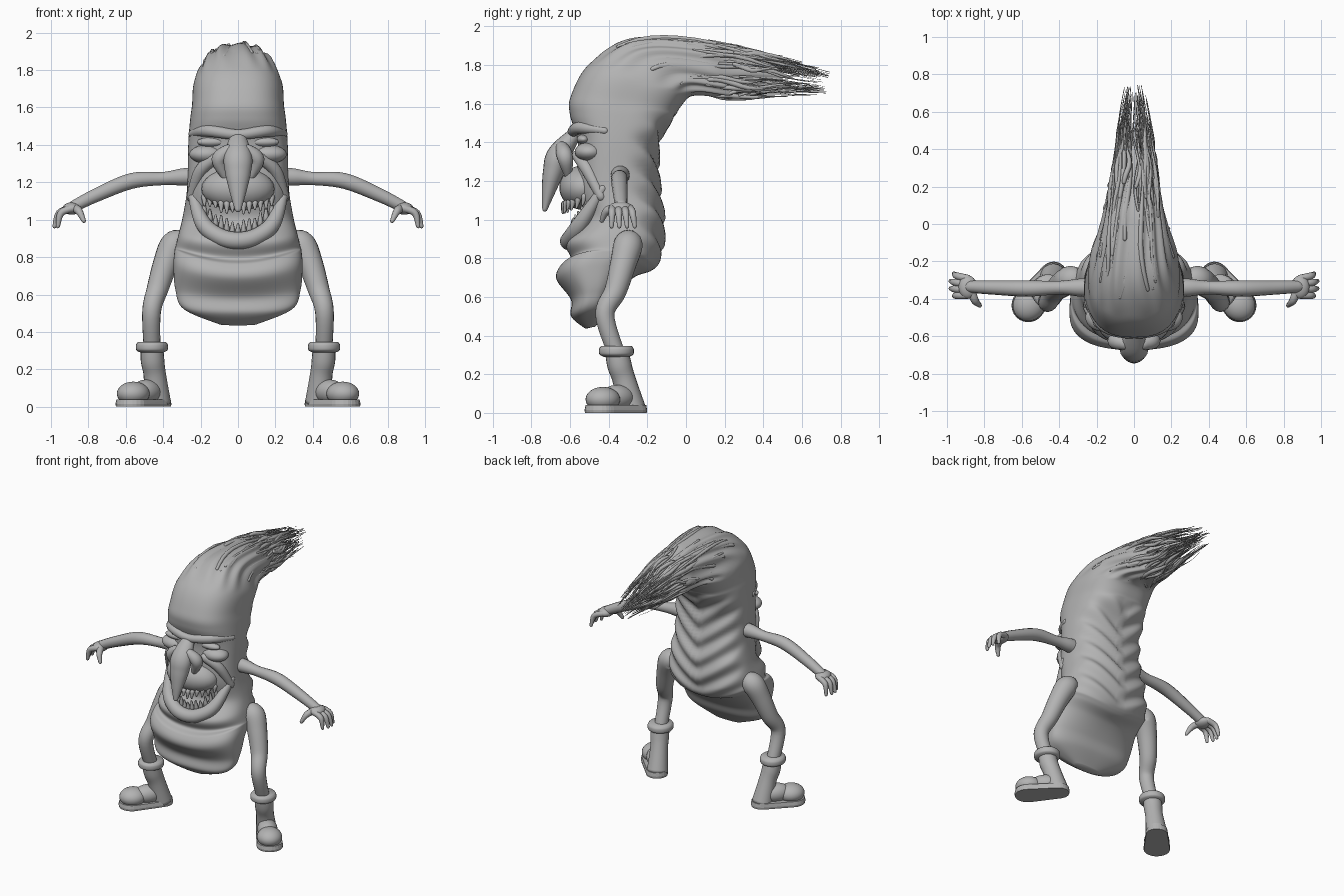
import bpy, bmesh, math, random
from mathutils import Vector, Matrix

if "Cube" in bpy.data.objects:
    bpy.data.objects.remove(bpy.data.objects["Cube"])

random.seed(4)
grey = bpy.data.materials.new("clay grey")
grey.diffuse_color = (0.45, 0.45, 0.45, 1)
grey.use_nodes = True
grey.node_tree.nodes["Principled BSDF"].inputs["Base Color"].default_value = grey.diffuse_color


def finish(name, bm, mirror=False, smooth=True):
    bmesh.ops.recalc_face_normals(bm, faces=bm.faces)
    me = bpy.data.meshes.new(name)
    bm.to_mesh(me)
    bm.free()
    me.materials.append(grey)
    for p in me.polygons:
        p.use_smooth = smooth
    ob = bpy.data.objects.new(name, me)
    bpy.context.collection.objects.link(ob)
    if mirror:
        ob.modifiers.new("Mirror", 'MIRROR')
    return ob


def spline(rows, u):
    """Catmull-Rom interpolation through rows of numbers."""
    n = len(rows) - 1
    i = max(0, min(int(u), n - 1))
    t = u - i
    p0, p1, p2, p3 = (rows[max(0, min(n, i + k))] for k in (-1, 0, 1, 2))
    return [b + .5 * t * (c - a + t * (2 * a - 5 * b + 4 * c - d + t * (3 * (b - c) + d - a)))
            for a, b, c, d in zip(p0, p1, p2, p3)]


def skin(bm, rings):
    vs = [[bm.verts.new(p) for p in r] for r in rings]
    n = len(vs[0])
    for a, b in zip(vs, vs[1:]):
        for k in range(n):
            bm.faces.new((a[k], a[(k + 1) % n], b[(k + 1) % n], b[k]))
    bm.faces.new(vs[0])
    bm.faces.new(vs[-1])


def tube(name, paths, mirror=False, n=14, sub=6, wide=1, rounded=True):
    """Tubes through (x, y, z, radius) points; wide stretches the section sideways."""
    bm = bmesh.new()
    for pts in paths:
        m = (len(pts) - 1) * sub
        rows = [spline(pts, i / sub) for i in range(m + 1)]
        cs = [Vector(r[:3]) for r in rows]
        ends = (cs[-1] - cs[0]).normalized()
        ref = Vector((1, 0, 0)) if abs(ends.x) < .7 else Vector((0, 1, 0))
        rings = []

        def ring(c, t, r):
            a = (ref - t * ref.dot(t)).normalized()
            b = t.cross(a)
            rings.append([c + a * r * wide * math.cos(k * math.tau / n) + b * r * math.sin(k * math.tau / n)
                          for k in range(n)])
        for i, c in enumerate(cs):
            t = (cs[min(i + 1, m)] - cs[max(i - 1, 0)]).normalized()
            r = max(rows[i][3], .001)
            if i == 0 and rounded:
                for q in (1.4, 1.1, .6):
                    ring(c - t * r * math.sin(q), t, r * math.cos(q))
            ring(c, t, r)
            if i == m and rounded:
                for q in (.6, 1.1, 1.4):
                    ring(c + t * r * math.sin(q), t, r * math.cos(q))
        skin(bm, rings)
    return finish(name, bm, mirror)


def ball(name, c, r, mirror=True, turn=0):
    bm = bmesh.new()
    mat = Matrix.Translation(c) @ Matrix.Rotation(math.radians(turn), 4, 'Z') @ Matrix.Diagonal((*r, 1))
    bmesh.ops.create_uvsphere(bm, u_segments=28, v_segments=18, radius=1, matrix=mat)
    return finish(name, bm, mirror)


def both(half):
    """Extend a half path that starts on the centre line to both sides."""
    return [(-x, y, z, r) for x, y, z, r in half[:0:-1]] + half


# Body and swept-back hair: front y, front z, back y, back z, half width
sections = [(-.52, .435, -.47, .445, .10), (-.595, .50, -.40, .53, .29), (-.595, .585, -.36, .61, .335),
            (-.67, .69, -.27, .70, .345), (-.65, .76, -.18, .735, .34), (-.595, .795, -.14, .78, .335),
            (-.62, .88, -.12, .89, .32), (-.53, 1, -.12, 1.02, .295), (-.565, 1.16, -.14, 1.18, .272),
            (-.56, 1.4, -.14, 1.4, .266), (-.6, 1.54, -.06, 1.53, .256), (-.595, 1.64, -.03, 1.58, .246),
            (-.5, 1.805, .02, 1.635, .236), (-.28, 1.93, .09, 1.645, .185), (.1, 1.925, .25, 1.63, .135),
            (.46, 1.85, .48, 1.64, .10), (.75, 1.77, .73, 1.64, .05)]


def surface(u, a, grow=1):
    fy, fz, by, bz, w = spline(sections, u)
    ca, sa = math.cos(a), math.sin(a)
    p = 2 / 2.6
    c = math.copysign(abs(ca) ** p, ca) * grow
    s = math.copysign(abs(sa) ** p, sa) * grow
    lift = .08 * math.exp(-((u - 4) / 2) ** 2)      # belly folds rise towards the sides
    mid = Vector((0, (fy + by) / 2, (fz + bz) / 2))
    q = mid + Vector((w * s, (fy - by) / 2 * c, (fz - bz) / 2 * c + lift * s * s))
    if 4.5 < u < 10.5 and ca < 0:                   # sagging folds across the back
        fade = min(1, u - 4.5, 10.5 - u) * min(1, -2 * ca)
        q.y += .014 * fade * math.sin((q.z - .2 * abs(s)) * math.tau / .14)
    if u > 12:                                      # combed ridges in the hair
        k = 1 + .05 * min(1, u - 12) * math.sin(13 * a + .8 * math.sin(3 * u))
        q = mid + (q - mid) * k
    return q


bm = bmesh.new()
rows = 150
skin(bm, [[surface(i / rows * 15.1, k * math.tau / 96, 1 - .65 * max(0, (i / rows - .92) / .08))
           for k in range(96)] for i in range(rows + 1)])
finish("body", bm)

# Loose hair strands following the swept shape
strands = []
for i in range(120):
    a, drift = random.uniform(0, math.tau), random.uniform(-.35, .35)
    u0, u1 = random.uniform(12.4, 14.4), random.uniform(15.1, 15.97)
    g0, g1, r = random.uniform(.9, 1), random.uniform(.35, 1.12), random.uniform(.008, .017)
    path = []
    for j in range(8):
        t = j / 7
        p = surface(u0 + (u1 - u0) * t, a + drift * t + .08 * math.sin(9 * t + i), g0 + (g1 - g0) * t)
        path.append((p.x, p.y, p.z, r * (math.sin(math.pi * min(1, t + .25)) * .85 + .12)))
    strands.append(path)
tube("hair_strands", strands, n=6, sub=2)

# Face: hooked nose, nostril wings, brow, lids, cheeks
tube("nose", [[(0, -.56, 1.46, .03), (0, -.655, 1.34, .06), (0, -.685, 1.25, .055),
               (0, -.71, 1.15, .036), (0, -.73, 1.055, .014)]], wide=1.25, n=20)
tube("nostril_wing", [[(.05, -.64, 1.37, .035), (.1, -.625, 1.32, .042), (.07, -.61, 1.23, .02)]], mirror=True)
tube("brow", [both([(0, -.585, 1.455, .028), (.16, -.545, 1.475, .032), (.245, -.42, 1.46, .02)])])
ball("eyelid", (.14, -.53, 1.415), (.08, .035, .026))
ball("cheek", (.165, -.50, 1.35), (.095, .075, .05))
tube("smile_fold", [[(.12, -.56, 1.33, .03), (.2, -.51, 1.26, .035), (.25, -.44, 1.12, .025)]], mirror=True)

# Mouth: muzzle, lower lip, teeth
ball("muzzle", (0, -.53, 1.165), (.195, .125, .115), mirror=False)
tube("lower_lip", [both([(0, -.605, .888, .047), (.1, -.59, .91, .046), (.19, -.54, .985, .042),
                         (.25, -.43, 1.16, .022)])], n=18)
teeth = []
for i in range(-6, 7):
    x = i * .03
    k = (x / .2) ** 2
    h = random.uniform(.03, .05)
    for y, z, bend, rise, tip in ((-.58, .93, .09, .13, h + .015), (-.63, 1.08, .13, .05, -h)):
        y, z = y + bend * k, z + rise * k
        teeth.append([(x, y, z, .017), (x, y - .01, z + tip, .006)])
tube("teeth", teeth, n=8, sub=3)

# Arms and hands
tube("arm", [[(.24, -.34, 1.23, .05), (.30, -.34, 1.228, .047), (.40, -.34, 1.22, .036), (.57, -.345, 1.207, .043),
              (.76, -.34, 1.13, .037), (.88, -.335, 1.07, .032)]], mirror=True)
ball("palm", (.888, -.338, 1.06), (.05, .062, .033))
fingers = [[(.87, -.36, 1.06, .024), (.85, -.41, 1.045, .021), (.825, -.435, .995, .012)]]
for k in (-1.5, -.5, .5, 1.5):
    x = .99 - .018 * abs(k)
    fingers.append([(.89, -.335 - .03 * k, 1.06, .02), (x / 2 + .465, -.33 - .035 * k, 1.035, .019),
                    (x, -.325 - .04 * k, .965, .011)])
tube("fingers", fingers, mirror=True, n=10)

# Legs and boots
tube("leg", [[(.29, -.30, .88, .06), (.34, -.30, .865, .076), (.385, -.325, .77, .068), (.43, -.365, .63, .058),
              (.462, -.42, .51, .05), (.46, -.365, .32, .045)]], mirror=True, n=18)
tube("boot_cuff", [[(.46, -.36, z, r) for z, r in ((.29, .065), (.303, .088), (.33, .09), (.345, .08))]],
     mirror=True, n=24, wide=.95, rounded=False)
tube("boot_shaft", [[(.46, -.36, .33, .06), (.457, -.345, .25, .063), (.445, -.32, .17, .06),
                     (.43, -.28, .02, .072)]], mirror=True, n=20, rounded=False)
ball("boot_instep", (.49, -.355, .08), (.10, .068, .065), turn=-52)
ball("boot_toe", (.56, -.43, .07), (.092, .085, .064), turn=-52)
bm = bmesh.new()
for x, y, r in ((.43, -.275, .074), (.565, -.435, .09)):
    for z, g in ((0, .97), (.015, 1), (.04, .94)):
        for k in range(24):
            t = k * math.tau / 24
            bm.verts.new((x + r * g * math.cos(t), y + r * g * math.sin(t), z))
bmesh.ops.convex_hull(bm, input=bm.verts)
bmesh.ops.delete(bm, geom=[v for v in bm.verts if not v.link_faces], context='VERTS')
finish("boot_sole", bm, mirror=True, smooth=False)
